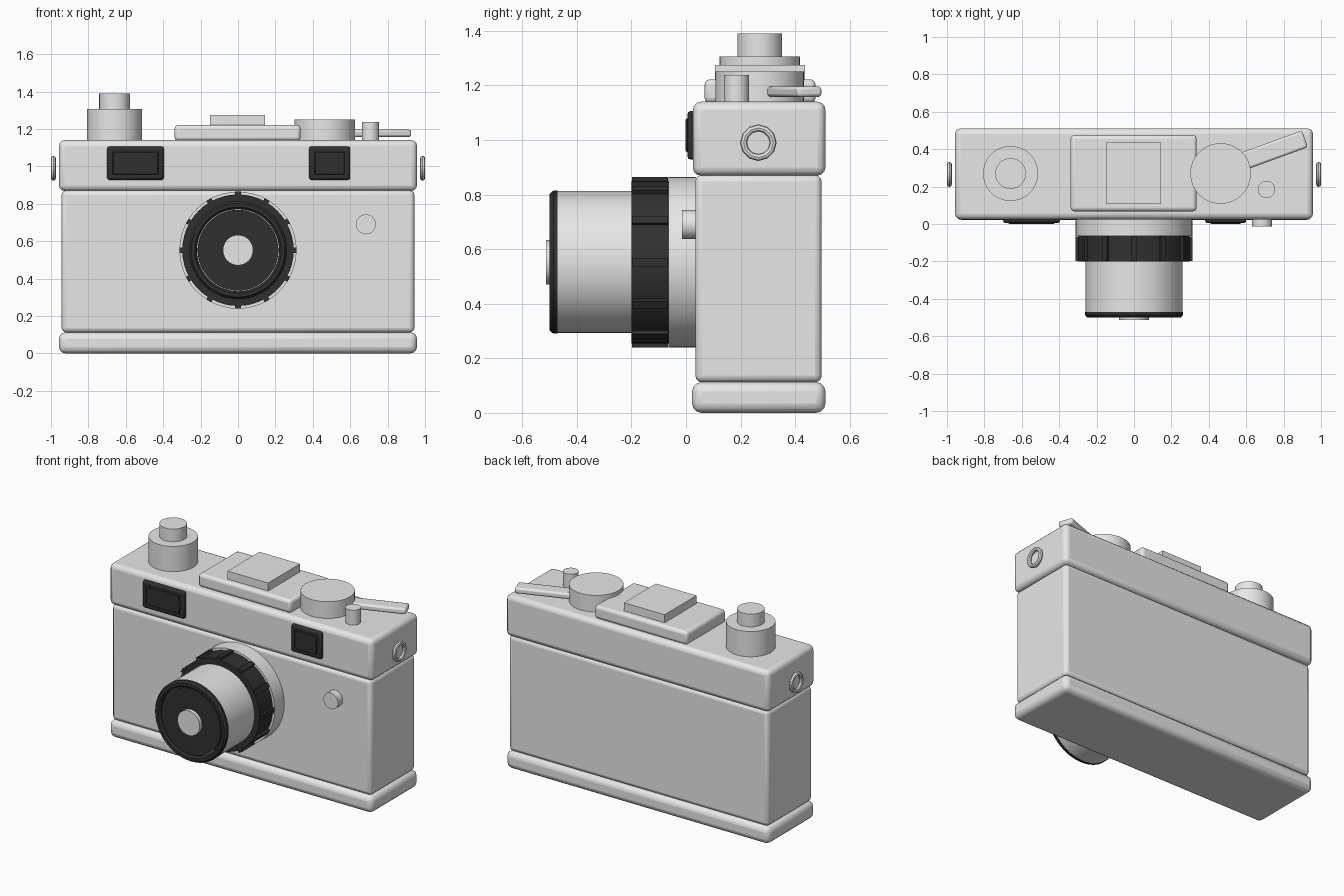
import bpy, bmesh, math
from mathutils import Matrix, Vector

default_cube = bpy.data.objects.get("Cube")
if default_cube:
    bpy.data.objects.remove(default_cube, do_unlink=True)


def make_material(name, value, roughness):
    mat = bpy.data.materials.new(name)
    mat.use_nodes = True
    colour = (value, value, value, 1)
    mat.diffuse_color = colour
    shader = mat.node_tree.nodes["Principled BSDF"]
    shader.inputs["Base Color"].default_value = colour
    shader.inputs["Roughness"].default_value = roughness
    return mat


GREY = make_material("light grey", 0.8, 0.5)
BLACK = make_material("soft black", 0.03, 0.5)


def finish(bm, name, mat, bevel=0, segments=3):
    bmesh.ops.recalc_face_normals(bm, faces=bm.faces)
    mesh = bpy.data.meshes.new(name)
    bm.to_mesh(mesh)
    bm.free()
    mesh.materials.append(mat)
    obj = bpy.data.objects.new(name, mesh)
    bpy.context.collection.objects.link(obj)
    if bevel:
        mod = obj.modifiers.new("soft edges", "BEVEL")
        mod.width = bevel
        mod.segments = segments
    bpy.ops.object.select_all(action="DESELECT")
    obj.select_set(True)
    bpy.context.view_layer.objects.active = obj
    bpy.ops.object.shade_smooth_by_angle(angle=math.radians(35))
    return obj


def box(name, x, y, z, mat=GREY, bevel=0, segments=3, turn=0):
    """Box between (low, high) limits, turned about its own vertical axis."""
    bm = bmesh.new()
    size = [hi - lo for lo, hi in (x, y, z)]
    bmesh.ops.create_cube(bm, size=1, matrix=Matrix.Diagonal((*size, 1)))
    obj = finish(bm, name, mat, bevel, segments)
    obj.location = [(lo + hi) / 2 for lo, hi in (x, y, z)]
    obj.rotation_euler.z = turn
    return obj


def lathe(name, profile, centre, axis, mat=GREY, steps=48, closed=False):
    """Spin (radius, distance) points around an axis through the centre."""
    bm = bmesh.new()
    verts = [bm.verts.new((r, 0, d)) for r, d in profile]
    edges = [bm.edges.new(pair) for pair in zip(verts, verts[1:])]
    if closed:
        edges.append(bm.edges.new((verts[-1], verts[0])))
    bmesh.ops.spin(bm, geom=verts + edges, axis=(0, 0, 1), cent=(0, 0, 0),
                   angle=math.tau, steps=steps, use_duplicate=False)
    bmesh.ops.remove_doubles(bm, verts=bm.verts, dist=0.0001)
    turn = Vector((0, 0, 1)).rotation_difference(Vector(axis)).to_matrix()
    bmesh.ops.rotate(bm, verts=bm.verts, matrix=turn)
    obj = finish(bm, name, mat)
    obj.location = centre
    return obj


def disc(name, radius, low, high, centre, axis=(0, 0, 1), mat=GREY):
    profile = [(0, low), (radius, low), (radius, high), (0, high)]
    return lathe(name, profile, centre, axis, mat)


# Body shells
box("bottom_plate", (-0.957, 0.957), (0.022, 0.511), (0, 0.113), bevel=0.035)
box("body", (-0.943, 0.943), (0.034, 0.497), (0.112, 0.872), bevel=0.025)
box("top_cover", (-0.957, 0.957), (0.025, 0.511), (0.869, 1.14), bevel=0.03)

# Flash shoe on the top cover
box("finder_hump", (-0.339, 0.335), (0.068, 0.475), (1.135, 1.222), bevel=0.02)
box("accessory_shoe", (-0.15, 0.145), (0.106, 0.436), (1.21, 1.275))

# Dials, lever and release on the top cover
disc("rewind_knob", 0.147, 1.12, 1.306, (-0.66, 0.27, 0))
disc("rewind_knob_cap", 0.082, 1.3, 1.39, (-0.66, 0.27, 0))
disc("speed_dial", 0.162, 1.12, 1.25, (0.463, 0.27, 0))
disc("shutter_release", 0.046, 1.12, 1.237, (0.708, 0.185, 0))
box("winding_lever", (0.558, 0.925), (0.345, 0.44), (1.157, 1.196),
    bevel=0.012, segments=2, turn=math.radians(20))

# Windows on the front of the top cover
for side, left, right in (("right", -0.70, -0.396), ("left", 0.38, 0.60)):
    box(side + "_window_frame", (left, right), (0.005, 0.04), (0.928, 1.106),
        BLACK, bevel=0.012, segments=2)
    box(side + "_window_pane", (left + 0.03, right - 0.03), (-0.001, 0.03),
        (0.956, 1.078), BLACK, bevel=0.004, segments=1)

# Front button
disc("front_button", 0.053, -0.04, 0.014, (0.684, 0, 0.69), (0, -1, 0))

# Strap rings, one on each end
for side, x in (("left", 0.987), ("right", -0.987)):
    ring = [(0.054 + 0.013 * math.cos(a), 0.013 * math.sin(a))
            for a in (math.tau * i / 8 for i in range(8))]
    lathe(side + "_strap_ring", ring, (x, 0.265, 0.99), (1, 0, 0),
          steps=12, closed=True)

# Lens, distances run forward from the body
LENS = (0, 0, 0.552)
FORWARD = (0, -1, 0)
disc("lens_mount", 0.313, -0.036, 0.065, LENS, FORWARD)
disc("focus_ring", 0.298, 0.06, 0.2, LENS, FORWARD, BLACK)
disc("lens_barrel", 0.26, 0.19, 0.478, LENS, FORWARD)
lathe("lens_rim", [(0.22, 0.47), (0.262, 0.47), (0.262, 0.486), (0.25, 0.5),
                   (0.231, 0.5), (0.22, 0.488)],
      LENS, FORWARD, BLACK, closed=True)
disc("lens_face", 0.216, 0.47, 0.488, LENS, FORWARD, BLACK)
disc("lens_centre", 0.081, 0.48, 0.513, LENS, FORWARD)

# Grip ribs around the focus ring
ribs = bmesh.new()
for i in range(12):
    turn = Matrix.Rotation(math.tau * i / 12, 4, "Y")
    shape = Matrix.Translation((0.295, -0.132, 0)) @ Matrix.Diagonal((0.036, 0.132, 0.03, 1))
    bmesh.ops.create_cube(ribs, size=1, matrix=turn @ shape)
finish(ribs, "focus_ring_ribs", BLACK).location = LENS
